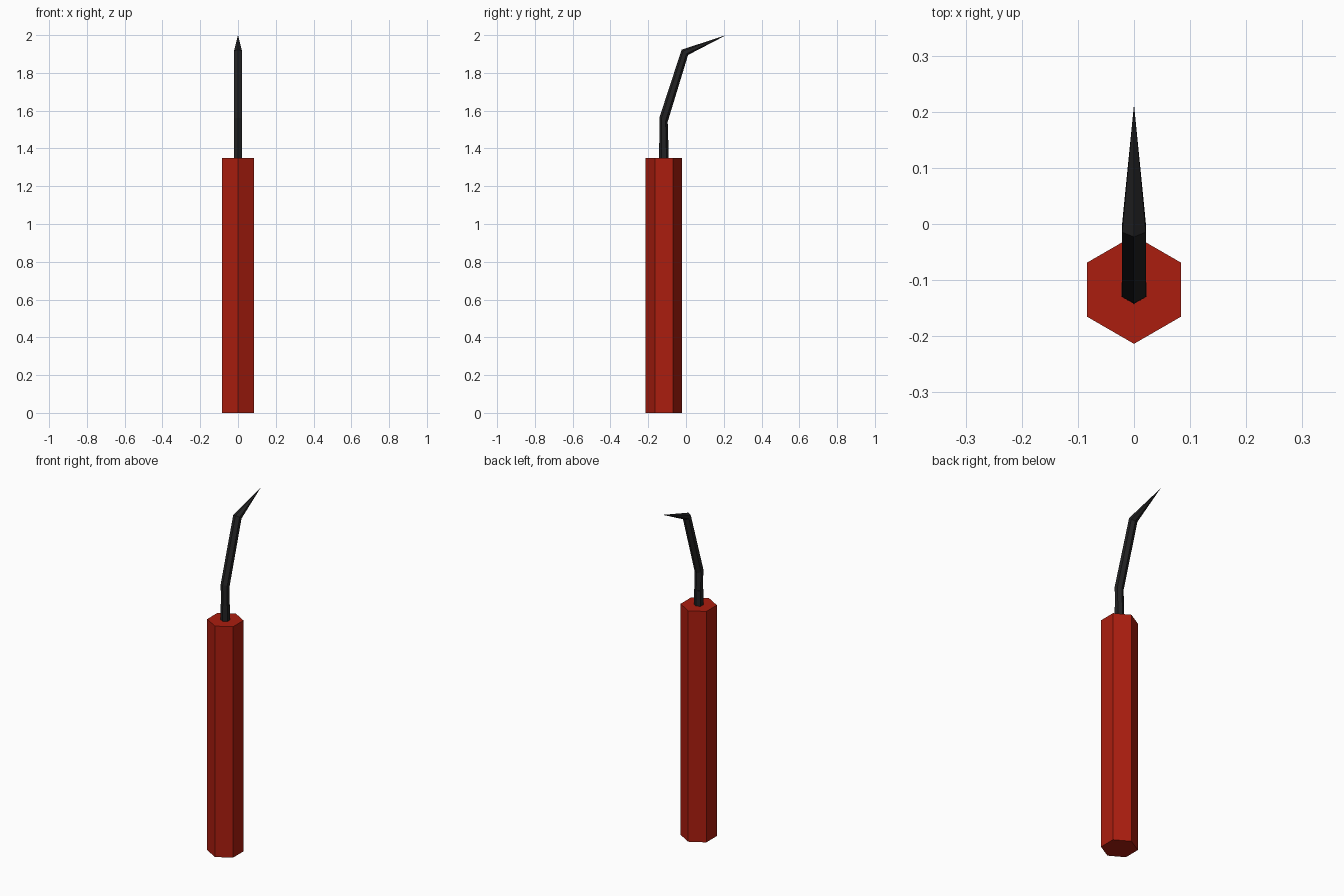
import bpy, bmesh
from math import sin, cos, pi

if "Cube" in bpy.data.objects:
    bpy.data.objects.remove(bpy.data.objects["Cube"])

CY = -0.117  # handle axis in y


def material(name, color):
    m = bpy.data.materials.new(name)
    m.diffuse_color = color
    m.use_nodes = True
    m.node_tree.nodes["Principled BSDF"].inputs["Base Color"].default_value = m.diffuse_color
    return m


def hex_loft(name, rings, mat, tip=None):
    """Loft hexagons; each ring = (front y,z), (back y,z), half width in x."""
    bm = bmesh.new()
    loops = []
    for (y0, z0), (y1, z1), w in rings:
        loop = []
        for i in range(6):
            a = i * pi / 3
            t = (1 - cos(a)) / 2
            loop.append(bm.verts.new((w * sin(a) / sin(pi / 3),
                                      y0 + (y1 - y0) * t, z0 + (z1 - z0) * t)))
        loops.append(loop)
    bm.faces.new(loops[0])
    for a, b in zip(loops, loops[1:]):
        for i in range(6):
            j = (i + 1) % 6
            bm.faces.new((a[i], a[j], b[j], b[i]))
    if tip:
        apex = bm.verts.new(tip)
        for i in range(6):
            bm.faces.new((loops[-1][i], loops[-1][(i + 1) % 6], apex))
    else:
        bm.faces.new(loops[-1])
    bmesh.ops.recalc_face_normals(bm, faces=bm.faces)
    me = bpy.data.meshes.new(name)
    bm.to_mesh(me)
    bm.free()
    me.materials.append(mat)
    ob = bpy.data.objects.new(name, me)
    bpy.context.collection.objects.link(ob)
    return ob


def flat(z, r):
    return (CY - r, z), (CY + r, z), r * sin(pi / 3)


red = material("red_handle", (0.406, 0.0125, 0.0046, 1))
black = material("black_metal", (0.0165, 0.0165, 0.0175, 1))

# Hexagonal handle
hex_loft("handle", [flat(0, 0.0965), flat(1.35, 0.0965)], red)

# Collar where the shaft leaves the handle
hex_loft("collar", [flat(1.34, 0.0255), flat(1.44, 0.0245)], black)

# Bent shaft tapering to a hooked point
hex_loft("pick", [
    flat(1.43, 0.0235),
    ((-0.141, 1.563), (-0.097, 1.541), 0.021),
    ((-0.023, 1.923), (0.011, 1.895), 0.021),
], black, tip=(0, 0.213, 2.0))
